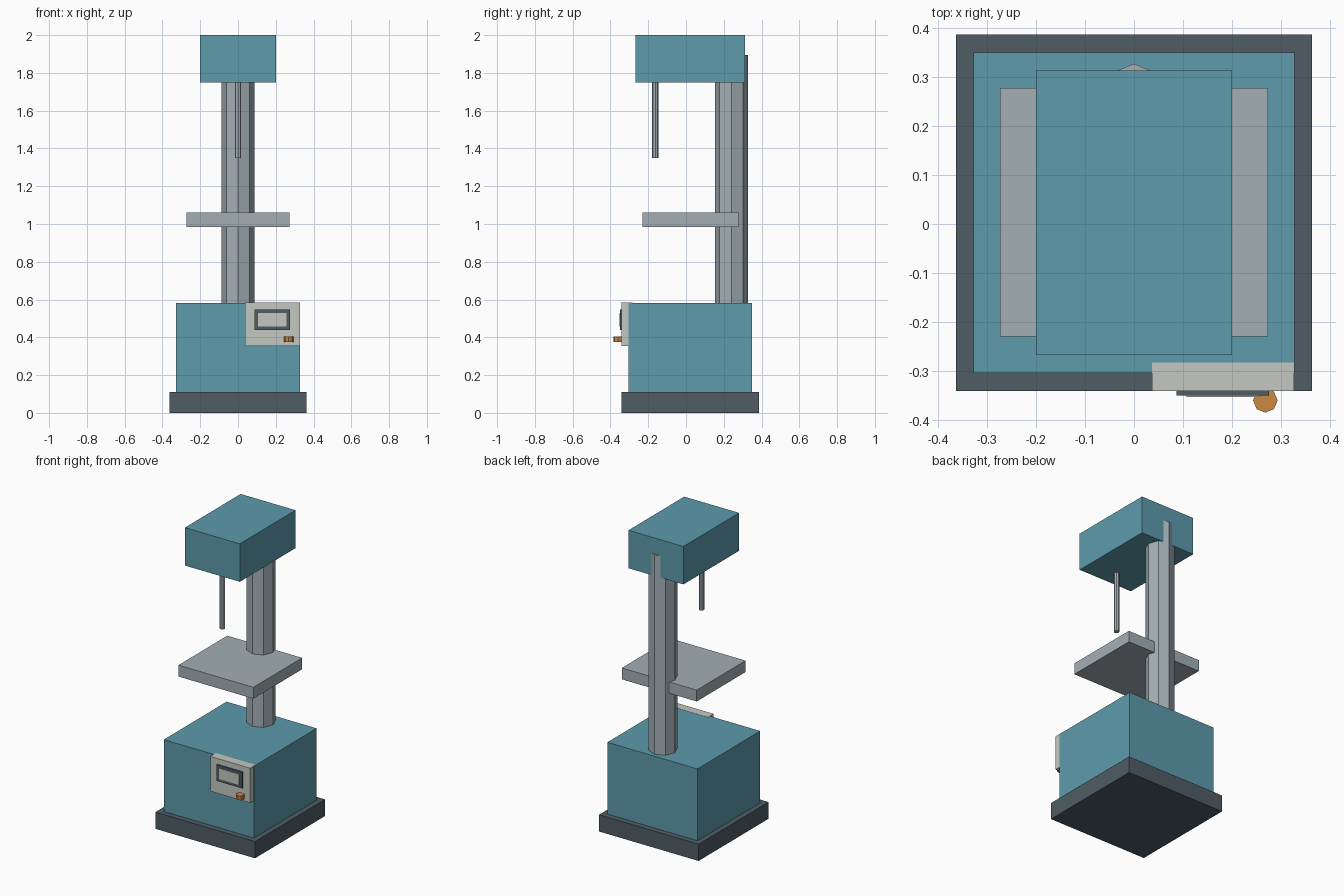
import bpy
import math

cube = bpy.data.objects.get("Cube")
if cube:
    bpy.data.objects.remove(cube, do_unlink=True)


def material(name, rgb):
    """Make a flat material from 0-255 display values."""
    linear = []
    for value in rgb:
        v = value / 255
        linear.append(v / 12.92 if v <= 0.04045 else ((v + 0.055) / 1.055) ** 2.4)
    colour = (*linear, 1)
    mat = bpy.data.materials.new(name)
    mat.use_nodes = True
    mat.diffuse_color = colour
    mat.node_tree.nodes["Principled BSDF"].inputs["Base Color"].default_value = colour
    return mat


teal = material("teal paint", (93, 155, 171))
dark = material("dark slate", (78, 92, 101))
steel = material("pale steel", (162, 175, 181))
cream = material("warm grey", (197, 201, 193))
orange = material("orange", (203, 136, 66))


def finish(name, mat):
    obj = bpy.context.object
    obj.name = obj.data.name = name
    obj.data.materials.append(mat)
    return obj


def box(name, mat, x, y, z):
    """Box spanning the given (low, high) ranges."""
    spans = (x, y, z)
    bpy.ops.mesh.primitive_cube_add(size=1, location=[(a + b) / 2 for a, b in spans])
    bpy.context.object.scale = [b - a for a, b in spans]
    bpy.ops.object.transform_apply(location=False, rotation=False, scale=True)
    return finish(name, mat)


def post(name, mat, x, y, radius, z):
    """Upright eight-sided bar with corners on the axes."""
    bpy.ops.mesh.primitive_cylinder_add(
        vertices=8, radius=radius, depth=z[1] - z[0],
        location=(x, y, (z[0] + z[1]) / 2))
    return finish(name, mat)


# Plinth and cabinet
box("base_plinth", dark, (-0.363, 0.363), (-0.341, 0.387), (0, 0.11))
box("cabinet", teal, (-0.328, 0.328), (-0.304, 0.35), (0.11, 0.583))

# Column, work table, head and spindle
post("column", steel, 0, 0.24, 0.087, (0.57, 1.895))
box("work_table", steel, (-0.273, 0.273), (-0.23, 0.278), (0.985, 1.06))
box("head", teal, (-0.2, 0.2), (-0.267, 0.313), (1.75, 2))
post("spindle", steel, 0, -0.162, 0.017, (1.35, 1.76))

# Control panel with framed display and knob
box("control_panel", cream, (0.037, 0.327), (-0.341, -0.283), (0.355, 0.584))
box("display_frame", dark, (0.087, 0.276), (-0.35, -0.34), (0.44, 0.547))
box("display", cream, (0.107, 0.256), (-0.353, -0.349), (0.458, 0.529))
post("knob", orange, 0.268, -0.36, 0.025, (0.375, 0.404))
